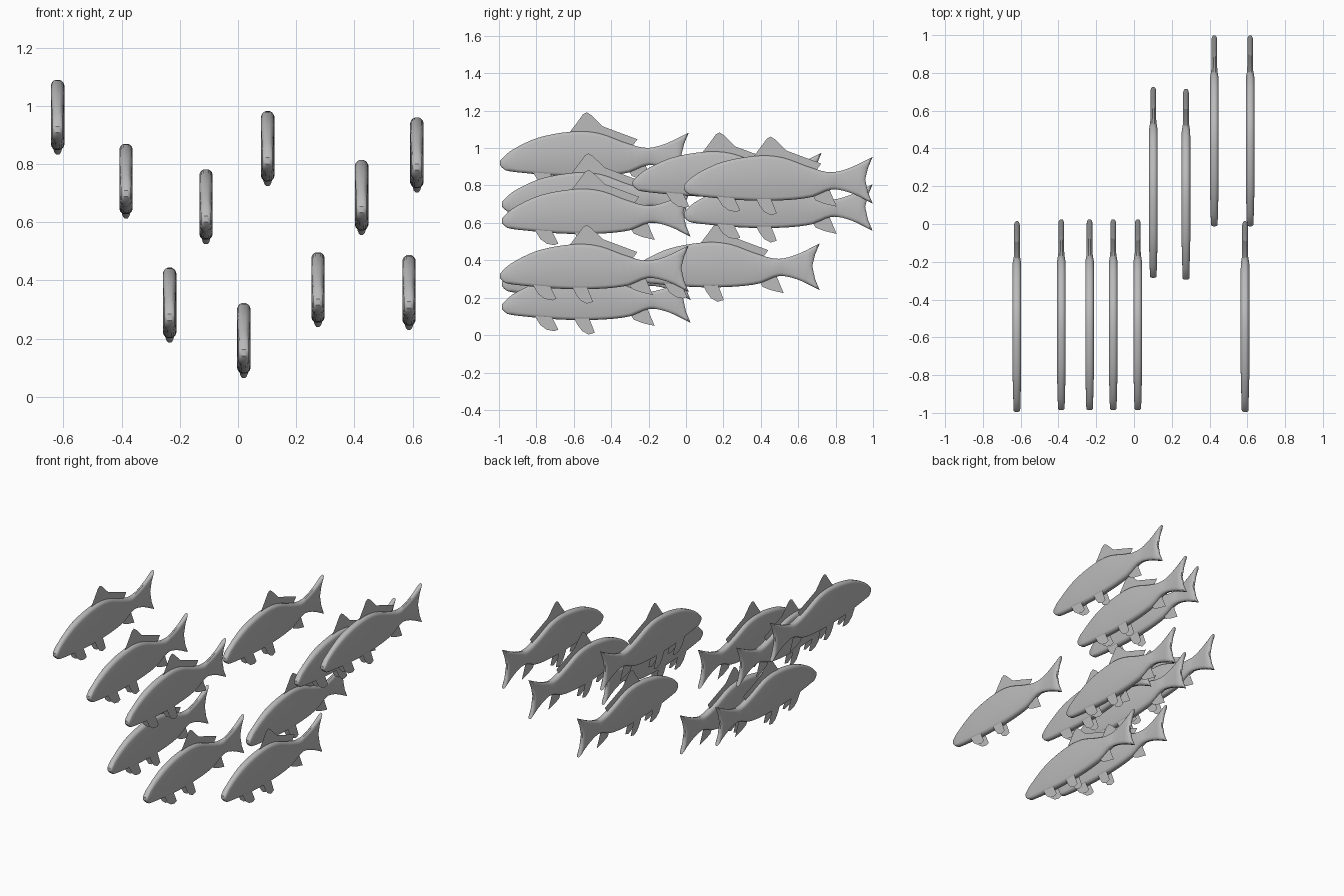
import bpy
import bmesh
from mathutils import Vector

cube = bpy.data.objects.get("Cube")
if cube:
    bpy.data.objects.remove(cube, do_unlink=True)

grey = bpy.data.materials.new("fish_grey")
grey.use_nodes = True
grey.diffuse_color = (0.5, 0.5, 0.5, 1)
grey.node_tree.nodes["Principled BSDF"].inputs["Base Color"].default_value = (0.5, 0.5, 0.5, 1)

# Side profile: (distance from nose, height)
BACK = [(0, .097), (.03, .13), (.08, .166), (.21, .224), (.4, .256), (.53, .246),
        (.67, .196), (.78, .168), (.88, .188), (1.01, .25)]
BELLY = [(0, .076), (.025, .05), (.12, .035), (.3, .019), (.49, .016), (.68, .034),
         (.79, .075), (.89, .058), (1.01, 0)]
FORK = [(.985, .19), (.97, .13), (.985, .06)]
STATIONS = [0, .012, .03, .055] + [.09 + .04 * i for i in range(17)] + [.76, .79, .805, .82, .85, .89, .93, 1.01]
STATIONS = sorted(set(round(s, 3) for s in STATIONS))

# Fins: outline in the side plane
DORSAL = [(.36, .235), (.41, .3), (.445, .348), (.465, .358), (.49, .342), (.55, .283),
          (.735, .214), (.71, .18), (.55, .22)]
PECTORAL = [(.175, .04), (.205, -.01), (.24, -.036), (.28, -.044), (.302, -.036), (.287, -.005), (.265, .04)]
PELVIC = [(.385, .03), (.405, -.01), (.43, -.044), (.465, -.062), (.497, -.052), (.485, -.02), (.465, .03)]
ANAL = [(.68, .06), (.705, .018), (.75, 0), (.818, -.016), (.8, .025), (.775, .085)]


def height(curve, s):
    """Smooth curve through the profile points."""
    n = len(curve) - 1
    slope = [(curve[min(i + 1, n)][1] - curve[max(i - 1, 0)][1]) /
             (curve[min(i + 1, n)][0] - curve[max(i - 1, 0)][0]) for i in range(n + 1)]
    for i in range(n):
        (a, p), (b, q) = curve[i], curve[i + 1]
        if s <= b:
            t, d = (s - a) / (b - a), b - a
            return ((2 * t**3 - 3 * t**2 + 1) * p + (t**3 - 2 * t**2 + t) * d * slope[i]
                    + (3 * t**2 - 2 * t**3) * q + (t**3 - t**2) * d * slope[i + 1])
    return curve[-1][1]


def thickness(s):
    """Relative body width: slimmer at the nose, thin at the tail."""
    if s < .2:
        return .76 + .24 * (s / .2)
    return 1 - .34 * min(max((s - .785) / .04, 0), 1)


def inset(loop, dist):
    """Move a clockwise outline inwards with mitred corners."""
    out = []
    for i, p in enumerate(loop):
        e1 = (p - loop[i - 1]).normalized()
        e2 = (loop[(i + 1) % len(loop)] - p).normalized()
        m = (Vector((e1.y, -e1.x)) + Vector((e2.y, -e2.x))).normalized()
        out.append(p + m * dist / max(m.dot(Vector((e1.y, -e1.x))), .6))
    return out


def build_body():
    n = len(STATIONS)
    top = [Vector((s, height(BACK, s))) for s in STATIONS]
    low = [Vector((s, height(BELLY, s))) for s in reversed(STATIONS)]
    loop = top + [Vector(p) for p in FORK] + low
    total = len(loop)
    bm = bmesh.new()
    rings = []
    # rounded rim from one flank to the other
    half = [(.018, .023), (.01, .02), (.004, .015), (0, .008)]
    for d, x in half + [(d, -x) for d, x in reversed(half)]:
        ring = []
        for p, outer in zip(inset(loop, d), loop):
            scale = .4 if outer.x < .04 else 1
            q = outer.lerp(p, scale)
            ring.append(bm.verts.new((x * thickness(outer.x), q.x, q.y)))
        rings.append(ring)
    for a, b in zip(rings, rings[1:]):
        for i in range(total):
            j = (i + 1) % total
            bm.faces.new((a[i], a[j], b[j], b[i]))
    # flat flanks
    for r in (rings[0], rings[-1]):
        for i in range(n - 2):
            bm.faces.new((r[i], r[i + 1], r[total - 2 - i], r[total - 1 - i]))
        bm.faces.new(r[n - 2:total - n + 2])
    bmesh.ops.recalc_face_normals(bm, faces=bm.faces)
    return bm


def build_fin(outline, offsets):
    bm = bmesh.new()
    for x in offsets:
        bm.faces.new([bm.verts.new((x, s, z)) for s, z in outline])
    return bm


def to_mesh(bm, name):
    mesh = bpy.data.meshes.new(name)
    bm.to_mesh(mesh)
    bm.free()
    mesh.materials.append(grey)
    return mesh


PAIR = (-.019, .019)
parts = {
    "fish_body": to_mesh(build_body(), "fish_body"),
    "dorsal_fin": to_mesh(build_fin(DORSAL, (0,)), "dorsal_fin"),
    "pectoral_fins": to_mesh(build_fin(PECTORAL, PAIR), "pectoral_fins"),
    "pelvic_fins": to_mesh(build_fin(PELVIC, PAIR), "pelvic_fins"),
    "anal_fin": to_mesh(build_fin(ANAL, (0,)), "anal_fin"),
}

# School: position of each fish (x, nose y, base z)
SCHOOL = [(-.62, -.995, .833), (-.385, -.985, .613), (-.235, -.985, .187), (-.11, -.985, .525),
          (.02, -.985, .065), (.102, -.285, .725), (.275, -.295, .24), (.425, -.012, .557),
          (.615, -.012, .703), (.588, -.995, .23)]
for k, place in enumerate(SCHOOL):
    for name, mesh in parts.items():
        ob = bpy.data.objects.new(f"{name}_{k + 1}", mesh)
        ob.location = place
        bpy.context.collection.objects.link(ob)
        if k == 0 and name == "fish_body":
            bpy.ops.object.select_all(action='DESELECT')
            ob.select_set(True)
            bpy.context.view_layer.objects.active = ob
            bpy.ops.object.shade_smooth_by_angle(angle=.6)
